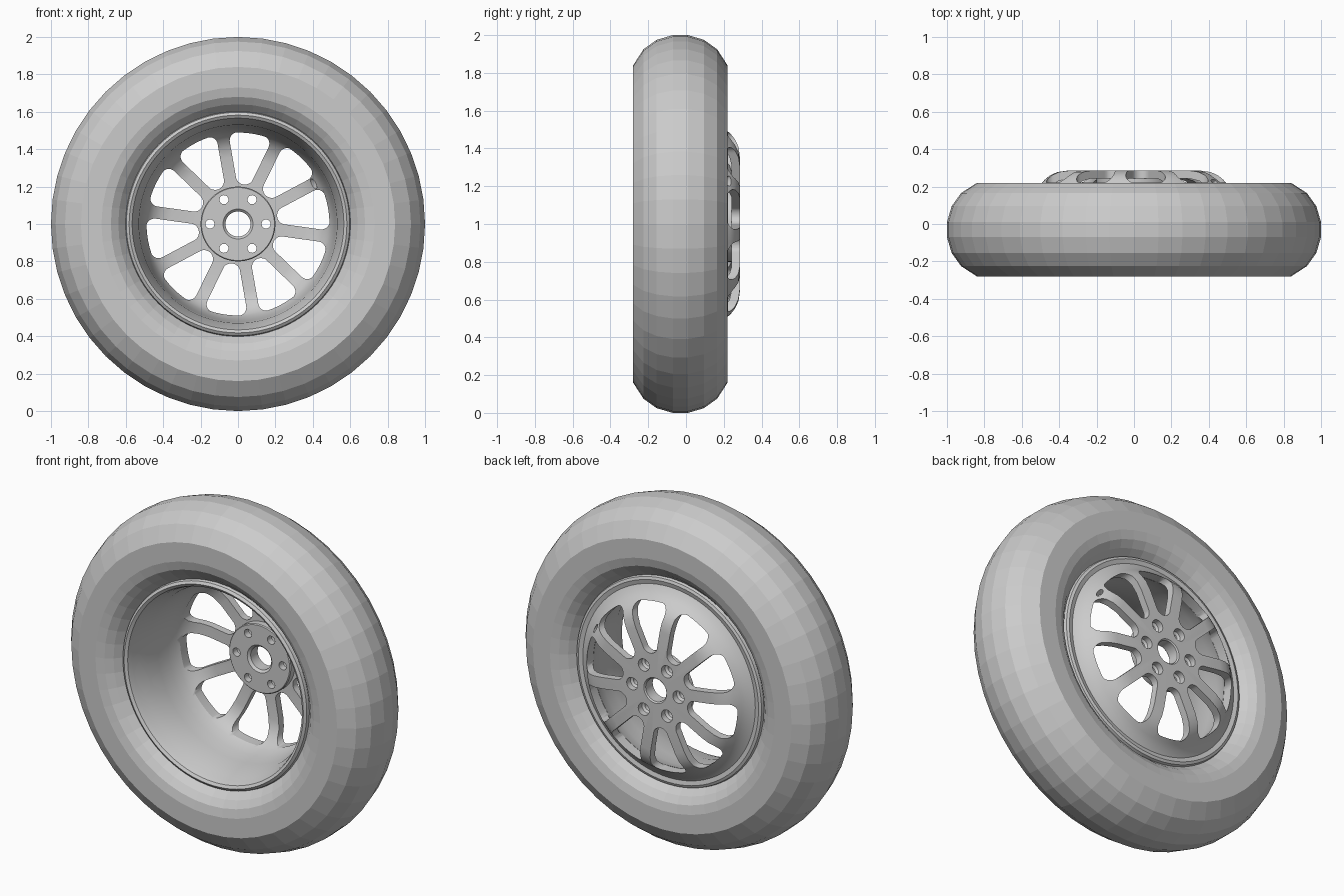
import bpy, bmesh
from math import sin, cos, pi, sqrt, radians
from mathutils import Vector

cube = bpy.data.objects.get("Cube")
if cube:
    bpy.data.objects.remove(cube)

grey = bpy.data.materials.new("plain_grey")
grey.use_nodes = True
colour = (0.6, 0.6, 0.6, 1)
grey.diffuse_color = colour
grey.node_tree.nodes["Principled BSDF"].inputs["Base Color"].default_value = colour

AXLE = Vector((0, 0, 1))


def polar(r, angle, y):
    return AXLE + Vector((r * cos(angle), y, r * sin(angle)))


def loft(bm, rings, wrap=False):
    """Skin closed rings; wrap joins the last ring to the first, else cap the ends."""
    rows = [[bm.verts.new(p) for p in ring] for ring in rings]
    pairs = list(zip(rows, rows[1:]))
    if wrap:
        pairs.append((rows[-1], rows[0]))
    else:
        bm.faces.new(rows[0])
        bm.faces.new(rows[-1])
    for a, b in pairs:
        for i in range(len(a)):
            j = (i + 1) % len(a)
            bm.faces.new((a[i], a[j], b[j], b[i]))


def finish(bm, name):
    bmesh.ops.recalc_face_normals(bm, faces=bm.faces)
    mesh = bpy.data.meshes.new(name)
    bm.to_mesh(mesh)
    bm.free()
    mesh.materials.append(grey)
    obj = bpy.data.objects.new(name, mesh)
    bpy.context.collection.objects.link(obj)
    return obj


def revolve(name, profile, steps):
    bm = bmesh.new()
    loft(bm, [[polar(r, 2 * pi * k / steps, y) for r, y in profile]
              for k in range(steps)], wrap=True)
    return finish(bm, name)


# Tyre: faceted, symmetric about its own middle plane
half = [(1.0, 0.04), (0.975, 0.125), (0.925, 0.195), (0.84, 0.25), (0.73, 0.25),
        (0.68, 0.238), (0.64, 0.21), (0.6, 0.165), (0.56, 0.09)]
MID = -0.03
tyre = revolve("tyre", [(r, MID + y) for r, y in half]
               + [(r, MID - y) for r, y in reversed(half)], 48)

# Rim: front lip, barrel, inner dome, hub, outer dome, back lip, outer barrel
rim = revolve("rim", [
    (0.603, -0.19), (0.597, -0.215), (0.582, -0.225), (0.566, -0.215), (0.555, -0.185),
    (0.545, -0.14), (0.53, -0.09), (0.522, 0.0), (0.512, 0.08), (0.498, 0.14),
    (0.482, 0.175), (0.455, 0.205), (0.415, 0.23), (0.36, 0.242), (0.2, 0.242),
    (0.2, 0.205), (0.195, 0.2), (0.08, 0.2), (0.067, 0.213),
    (0.067, 0.278), (0.074, 0.285), (0.36, 0.285), (0.41, 0.278), (0.45, 0.26),
    (0.48, 0.235), (0.505, 0.202), (0.53, 0.175), (0.56, 0.157), (0.585, 0.163),
    (0.6, 0.157), (0.605, 0.14), (0.57, 0.1), (0.55, 0.0), (0.565, -0.1)], 96)

# Cutters for the windows between the ten spokes
R0, R1, SPOKE = 0.213, 0.49, 0.033


def corner(distance, radius):
    """Narrowing of a window near a rounded end."""
    gap = max(radius - distance, 0)
    return radius - sqrt(max(radius ** 2 - gap ** 2, 0))


def half_angle(r):
    width = pi / 10 * r - SPOKE - corner(R1 - r, 0.05) - corner(r - R0, 0.034)
    return max(width, 0.001) / r


STEPS = 28
radii = [R0 + (R1 - R0) * (1 - cos(pi * k / STEPS)) / 2 for k in range(STEPS + 1)]
outline = [(r, half_angle(r)) for r in radii]
h = outline[-1][1]
outline += [(R1, h * (1 - k / 4)) for k in range(1, 8)]
outline += [(r, -half_angle(r)) for r in reversed(radii)]

bm = bmesh.new()
for k in range(10):
    turn = radians(10 + 36 * k)
    loft(bm, [[polar(r, turn + a, y) for r, a in outline] for y in (0.16, 0.32)])

# Six stepped bolt holes
for k in range(6):
    centre = polar(0.15, k * pi / 3, 0)
    loft(bm, [[centre + Vector((r * cos(a), y, r * sin(a)))
               for a in [2 * pi * i / 24 for i in range(24)]]
              for r, y in ((0.024, 0.15), (0.024, 0.24), (0.036, 0.25), (0.036, 0.32))])

# Oval valve hole at the outer end of one spoke
a = radians(28)
back = Vector((0, 1, 0))
out = Vector((cos(a), 0, sin(a)))
side = Vector((-sin(a), 0, cos(a)))
normal = (out + back).normalized()
across = (out - back).normalized()
centre = polar(0.483, a, 0.225)
loft(bm, [[centre + normal * d + side * 0.03 * cos(t) + across * 0.015 * sin(t)
           for t in [2 * pi * i / 24 for i in range(24)]] for d in (-0.065, 0.06)])
cutter = finish(bm, "window_cutter")
cutter.hide_render = True

# Cut the openings, then shade smooth with sharp edges kept
cut = rim.modifiers.new("openings", "BOOLEAN")
cut.operation = "DIFFERENCE"
cut.solver = "EXACT"
cut.object = cutter
bpy.context.view_layer.objects.active = rim
rim.select_set(True)
bpy.ops.object.modifier_apply(modifier=cut.name)
bpy.data.objects.remove(cutter)
bpy.ops.object.shade_smooth_by_angle(angle=radians(35))
